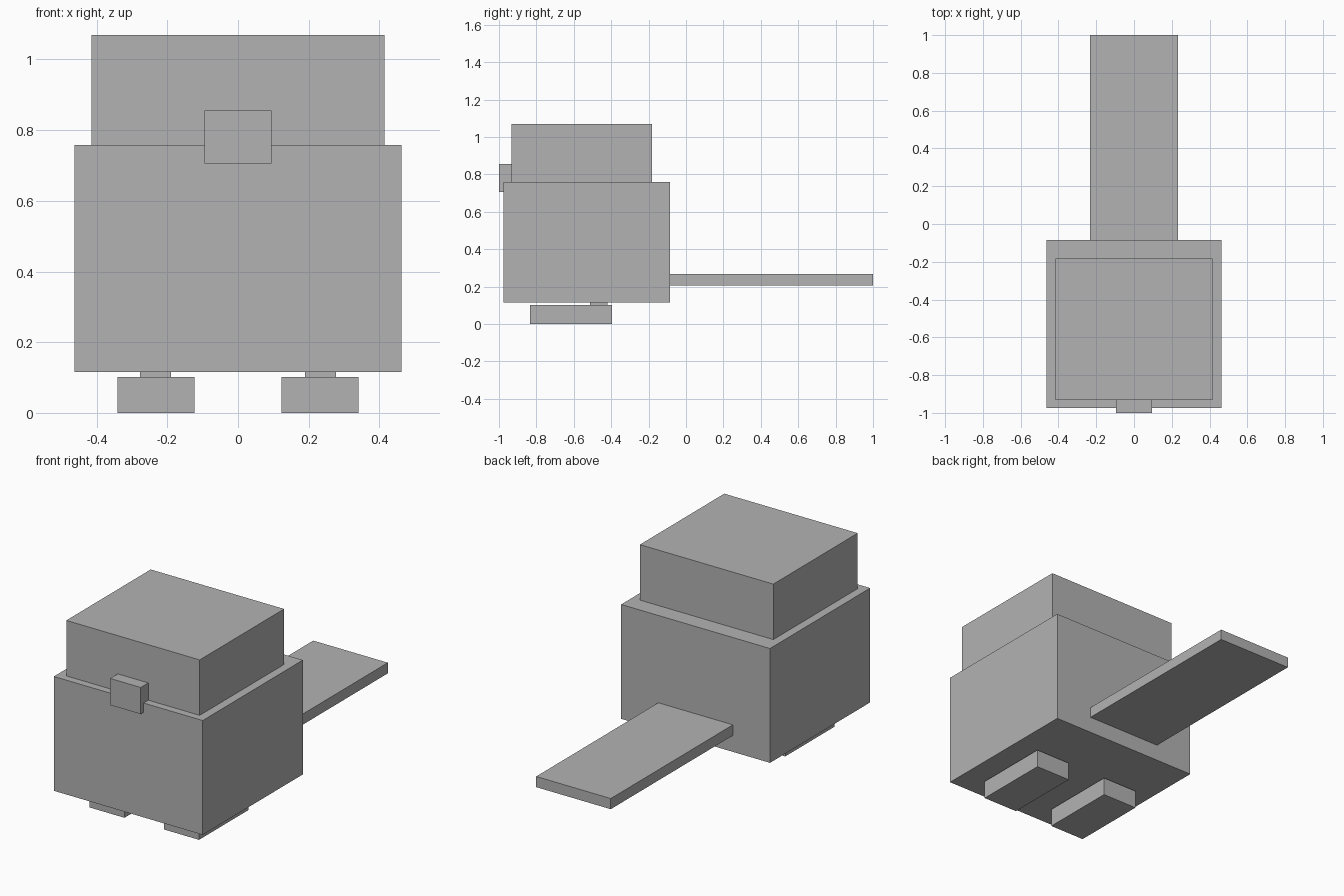
import bpy
import bmesh

if "Cube" in bpy.data.objects:
    bpy.data.objects.remove(bpy.data.objects["Cube"], do_unlink=True)

GREY = (0.45, 0.45, 0.45, 1)
grey = bpy.data.materials.new("plain grey")
grey.use_nodes = True
grey.diffuse_color = GREY
grey.node_tree.nodes["Principled BSDF"].inputs["Base Color"].default_value = GREY


def box(name, x, y, z):
    """Flat-shaded box spanning the given (low, high) ranges."""
    bm = bmesh.new()
    bmesh.ops.create_cube(bm, size=1)
    for v in bm.verts:
        v.co = [span[0] if c < 0 else span[1] for c, span in zip(v.co, (x, y, z))]
    mesh = bpy.data.meshes.new(name)
    bm.to_mesh(mesh)
    bm.free()
    mesh.materials.append(grey)
    obj = bpy.data.objects.new(name, mesh)
    bpy.context.collection.objects.link(obj)
    return obj


# Body, head, beak and flat tail
box("body", (-0.463, 0.463), (-0.975, -0.085), (0.115, 0.758))
box("head", (-0.415, 0.415), (-0.933, -0.183), (0.758, 1.07))
box("beak", (-0.095, 0.095), (-1.0, -0.933), (0.705, 0.855))
box("tail", (-0.232, 0.232), (-0.085, 1.0), (0.207, 0.267))

# Short legs on long feet, one pair per side
for side, sign in (("left", 1), ("right", -1)):
    def across(a, b):
        return sorted((sign * a, sign * b))

    box(side + "_leg", across(0.19, 0.277), (-0.513, -0.42), (0.102, 0.115))
    box(side + "_foot", across(0.123, 0.341), (-0.833, -0.395), (0.0, 0.102))
